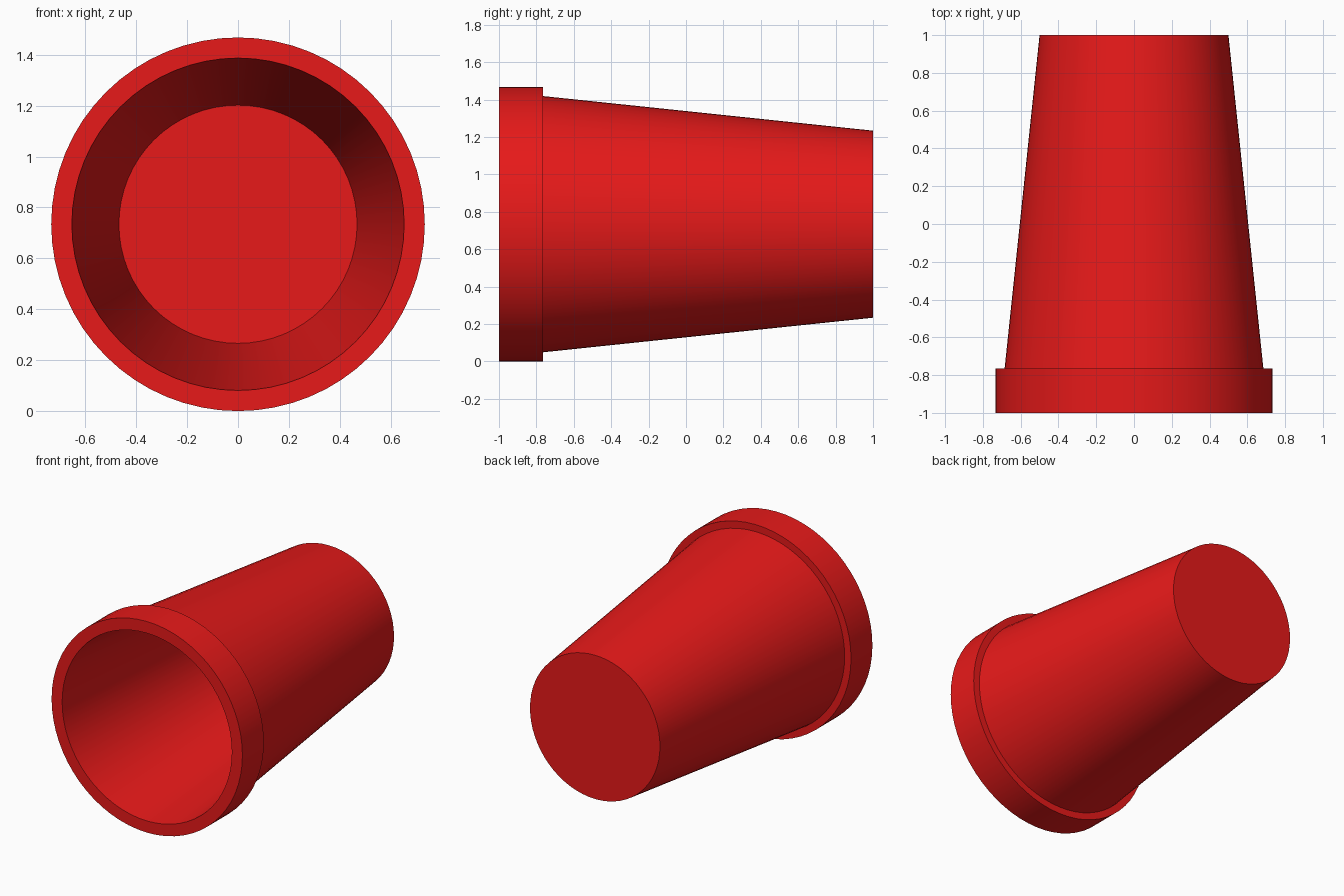
import bpy, bmesh, math
from mathutils import Matrix, Vector

if "Cube" in bpy.data.objects:
    bpy.data.objects.remove(bpy.data.objects["Cube"])

SIDES = 64
AXIS_Z = 0.734

# Cup profile as (radius, y): base centre, outer wall, rim band, inner wall, inner floor
profile = [(0, 1.0), (0.5, 1.0), (0.685, -0.765), (0.734, -0.765),
           (0.734, -1.0), (0.653, -1.0), (0.468, 0.94), (0, 0.94)]

# Spin the profile around the cup's lengthwise axis
bm = bmesh.new()
verts = [bm.verts.new((r, y, AXIS_Z)) for r, y in profile]
edges = [bm.edges.new(pair) for pair in zip(verts, verts[1:])]
bmesh.ops.spin(bm, geom=verts + edges, cent=(0, 0, AXIS_Z), axis=(0, 1, 0),
               angle=math.tau, steps=SIDES, use_merge=True)
bmesh.ops.remove_doubles(bm, verts=bm.verts, dist=1e-4)
bmesh.ops.recalc_face_normals(bm, faces=bm.faces)

mesh = bpy.data.meshes.new("cup")
bm.to_mesh(mesh)
bm.free()
cup = bpy.data.objects.new("cup", mesh)
bpy.context.collection.objects.link(cup)

# Red plastic
red = bpy.data.materials.new("red_plastic")
red.diffuse_color = (0.8, 0.01, 0.01, 1)
red.use_nodes = True
red.node_tree.nodes["Principled BSDF"].inputs["Base Color"].default_value = red.diffuse_color
mesh.materials.append(red)

# Smooth round walls, sharp rims
bpy.context.view_layer.objects.active = cup
cup.select_set(True)
bpy.ops.object.shade_smooth_by_angle(angle=math.radians(30))
